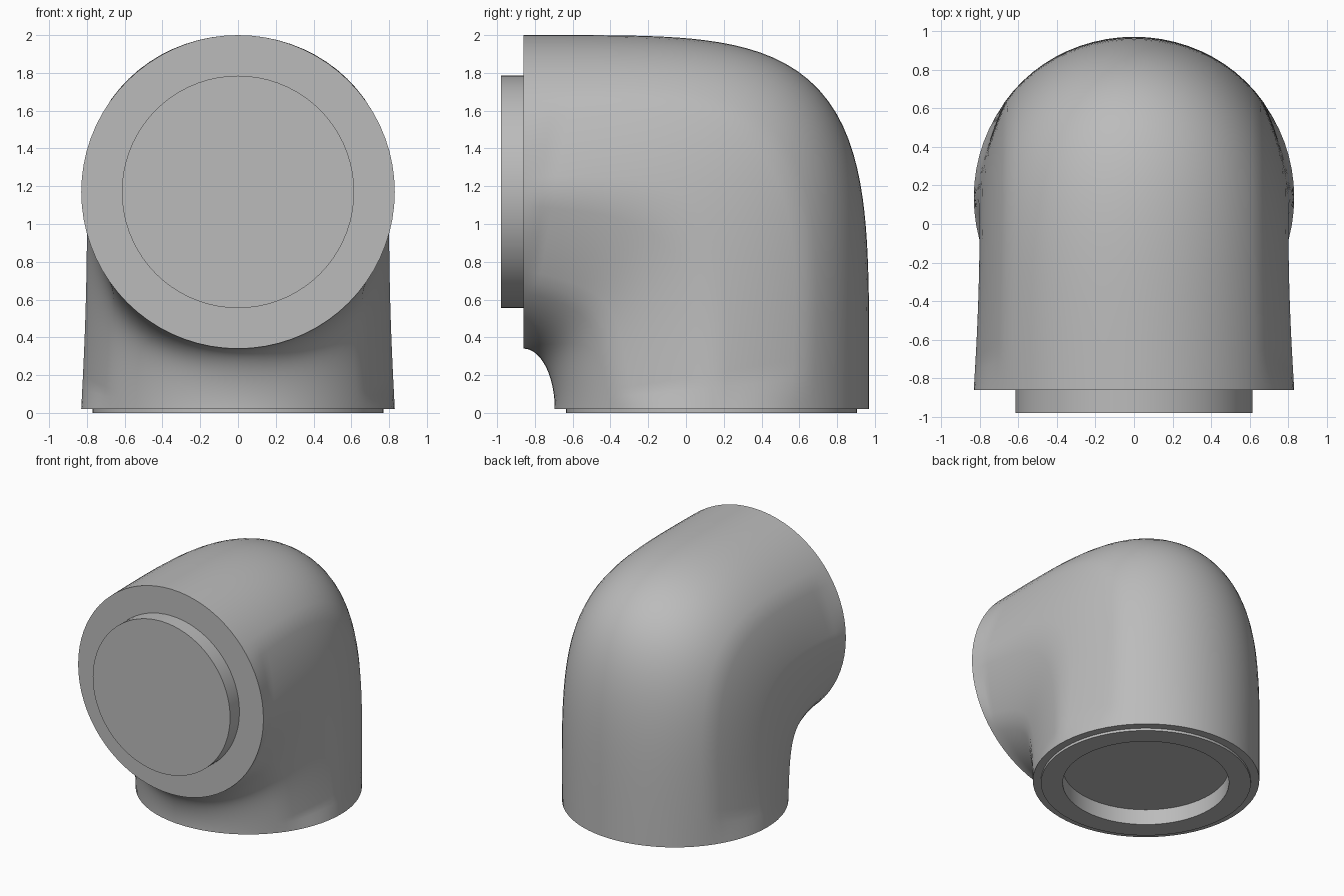
import bpy, bmesh
from math import sin, cos, pi, radians
from mathutils import Vector

cube = bpy.data.objects.get("Cube")
if cube:
    bpy.data.objects.remove(cube, do_unlink=True)

SEG = 72            # points round each section
STEPS = 48          # sections through the bend
R = 0.83            # radius at both ends
BASE_Y, FRONT_Y, FRONT_Z, BASE_Z = 0.135, -0.86, 1.17, 0.02

grey = bpy.data.materials.new("plain grey")
grey.use_nodes = True
grey.diffuse_color = (0.5, 0.5, 0.5, 1)
grey.node_tree.nodes["Principled BSDF"].inputs["Base Color"].default_value = (0.5, 0.5, 0.5, 1)


def section(centre, axis, half, width, squareness=2.0, flat=0.0):
    """Closed ring of points; axis points to the outer side of the bend."""
    corner = radians(55)
    ring = []
    for i in range(SEG):
        a = 2 * pi * i / SEG
        u, x = cos(a), sin(a)
        # flatten the flanks towards a straight panel
        if abs(u) < cos(corner):
            chord = 1 - (1 - sin(corner)) * abs(u) / cos(corner)
            x += flat * (chord - abs(x)) * (1 if x > 0 else -1)
        p = 2 / squareness
        u = abs(u) ** p * (1 if u >= 0 else -1)
        ring.append(centre + axis * half * u + Vector((width * x, 0, 0)))
    return ring


def flat_ring(r, z):
    return section(Vector((0, BASE_Y, z)), Vector((0, 1, 0)), r, r)


def front_ring(r, y):
    return section(Vector((0, y, FRONT_Z)), Vector((0, 0, 1)), r, r)


def loft(name, rings, cyclic=False):
    """Skin a row of rings, closing it on itself or with end caps."""
    bm = bmesh.new()
    rows = [[bm.verts.new(p) for p in ring] for ring in rings]
    pairs = list(zip(rows, rows[1:]))
    if cyclic:
        pairs.append((rows[-1], rows[0]))
    for a, b in pairs:
        for i in range(SEG):
            j = (i + 1) % SEG
            bm.faces.new((a[i], a[j], b[j], b[i]))
    if not cyclic:
        bm.faces.new(rows[0])
        bm.faces.new(rows[-1])
    bmesh.ops.recalc_face_normals(bm, faces=bm.faces)
    mesh = bpy.data.meshes.new(name)
    bm.to_mesh(mesh)
    bm.free()
    mesh.materials.append(grey)
    ob = bpy.data.objects.new(name, mesh)
    bpy.context.collection.objects.link(ob)
    bpy.ops.object.select_all(action='DESELECT')
    ob.select_set(True)
    bpy.context.view_layer.objects.active = ob
    bpy.ops.object.shade_smooth_by_angle(angle=radians(25))
    return ob


# Elbow body: sections fan round a pivot inside the throat of the bend
pivot = Vector((0, FRONT_Y, BASE_Z))
n = 4.4
body = [flat_ring(0.61, 0.125), flat_ring(0.61, BASE_Z)]
for k in range(STEPS + 1):
    t = pi / 2 * k / STEPS
    c, s = cos(t), sin(t)
    reach = (c ** n + s ** n) ** (-1 / n)
    inner = pivot + Vector((0, 0.165 * c, 0.32 * s))
    outer = pivot + Vector((0, 1.83 * c, 1.98 * s)) * reach
    span = outer - inner
    bend = sin(2 * t)
    body.append(section((inner + outer) / 2, span.normalized(), span.length / 2,
                        R - 0.03 * bend, 2 + 0.35 * bend, 0.6 * min(1, 4 * bend)))
loft("elbow_body", body)

# Thin raised rim round the bottom opening
loft("bottom_rim", [flat_ring(0.61, BASE_Z), flat_ring(0.61, 0),
                    flat_ring(0.77, 0), flat_ring(0.77, BASE_Z)], cyclic=True)

# Round plug standing out of the front face
loft("front_plug", [front_ring(0.615, FRONT_Y), front_ring(0.615, -0.98)])
